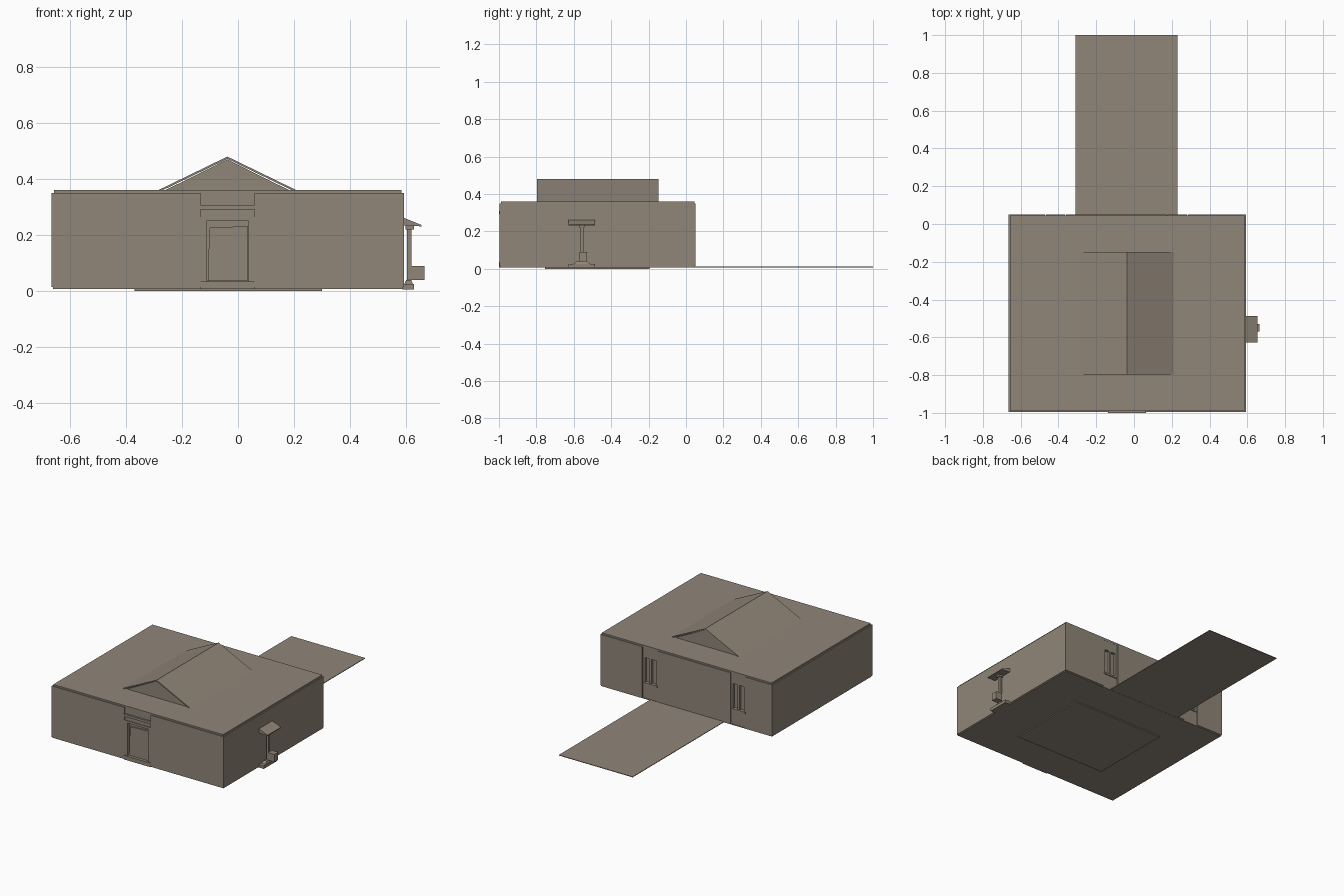
import bpy, bmesh

cube = bpy.data.objects.get("Cube")
if cube:
    bpy.data.objects.remove(cube)

stone = bpy.data.materials.new("warm grey stone")
stone.use_nodes = True
COLOUR = (0.28, 0.24, 0.19, 1)
stone.diffuse_color = COLOUR
stone.node_tree.nodes["Principled BSDF"].inputs["Base Color"].default_value = COLOUR


def finish(name, bm):
    bmesh.ops.recalc_face_normals(bm, faces=bm.faces)
    mesh = bpy.data.meshes.new(name)
    bm.to_mesh(mesh)
    bm.free()
    mesh.materials.append(stone)
    obj = bpy.data.objects.new(name, mesh)
    bpy.context.collection.objects.link(obj)
    return obj


def box(name, x, y, z, taper=1.0):
    """Box between the given (low, high) ranges, top scaled by taper."""
    bm = bmesh.new()
    bmesh.ops.create_cube(bm, size=1)
    for v in bm.verts:
        k = taper if v.co.z > 0 else 1
        for i, (lo, hi) in enumerate((x, y, z)):
            v.co[i] = (lo + hi) / 2 + v.co[i] * (hi - lo) * (k if i < 2 else 1)
    return finish(name, bm)


def prism(name, profile, y):
    """Extrude an x-z profile along y."""
    bm = bmesh.new()
    face = bm.faces.new([bm.verts.new((px, y[0], pz)) for px, pz in profile])
    ext = bmesh.ops.extrude_face_region(bm, geom=[face])
    for v in ext["geom"]:
        if isinstance(v, bmesh.types.BMVert):
            v.co.y = y[1]
    return finish(name, bm)


W, E, S, N = -0.665, 0.592, -0.996, 0.05      # outer wall limits
LOW, TOP, T = 0.014, 0.35, 0.03               # wall heights and thickness

# Ground plates
box("floor", (W + 0.004, E - 0.004), (S + 0.004, N - 0.004), (0.007, LOW))
box("foundation_plate", (-0.37, 0.30), (-0.755, -0.195), (0, 0.008))
box("rear_path", (-0.31, 0.23), (0.04, 1.0), (0.008, 0.012))

# Walls
for side, x in (("right", (W, W + T)), ("left", (E - T, E))):
    box(side + "_wall", x, (S, N), (LOW, TOP))
DOOR = (-0.134, 0.059)
box("front_wall_right", (W, DOOR[0]), (S, S + T), (LOW, TOP))
box("front_wall_left", (DOOR[1], E), (S, S + T), (LOW, TOP))
WINDOWS = ((-0.47, -0.36), (0.172, 0.285))
start = W
for i, (a, b) in enumerate(WINDOWS + ((E, E),)):
    box(f"back_wall_{i}", (start, a), (N - T, N), (LOW, TOP))
    start = b

# Flat roof with a central gable
box("roof_slab", (W + 0.008, E - 0.008), (S + 0.006, N - 0.005), (TOP - 0.005, 0.36))
prism("gable_body", ((-0.27, 0.355), (0.193, 0.355), (-0.038, 0.47)), (-0.79, -0.153))
prism("gable_roof", ((-0.287, 0.359), (-0.038, 0.48), (0.211, 0.359),
                     (0.195, 0.359), (-0.038, 0.472), (-0.271, 0.359)), (-0.797, -0.147))

# Entrance: panel, lintel, frame and slightly open door
box("entrance_panel", DOOR, (S + 0.008, S + 0.03), (0.265, TOP))
box("entrance_lintel", (-0.138, 0.063), (-1.0, S + 0.02), (0.292, 0.308))
box("door_head", (-0.127, 0.054), (S + 0.004, S + 0.03), (0.25, 0.265))
for side, x in (("right", (DOOR[0], -0.112)), ("left", (0.038, DOOR[1]))):
    box(side + "_door_jamb", x, (S + 0.004, S + 0.03), (LOW, 0.265))
box("door_step", DOOR, (-1.0, S + 0.03), (0.008, 0.035))
box("door_backing", (-0.112, 0.038), (S + 0.024, S + 0.03), (0.035, 0.25))
prism("door_leaf", ((-0.108, 0.036), (0.034, 0.036), (0.034, 0.232), (-0.102, 0.226)),
      (S + 0.014, S + 0.025))

# Rear windows set in full height panels
for i, (a, b) in enumerate(WINDOWS):
    tag = f"rear_window_{i}"
    mid, y = (a + b) / 2, (N - T, N - 0.006)
    box(tag + "_lower_panel", (a, b), y, (LOW, 0.115))
    box(tag + "_upper_panel", (a, b), y, (0.28, TOP))
    box(tag + "_pane", (a, b), (N - T, N - 0.022), (0.115, 0.28))
    for j, x in enumerate(((a, a + 0.016), (mid - 0.006, mid + 0.006), (b - 0.016, b))):
        box(f"{tag}_upright_{j}", x, y, (0.115, 0.28))
    box(tag + "_sill", (a + 0.005, b - 0.005), (N - T, N), (0.105, 0.117))

# Side post with canopy and hanging box
PY = -0.557
box("post_base", (E - 0.005, 0.628), (PY - 0.07, PY + 0.07), (0.006, 0.026))
box("post_plinth", (0.594, 0.624), (PY - 0.045, PY + 0.045), (0.026, 0.04), 0.6)
box("post", (0.604, 0.620), (PY - 0.008, PY + 0.008), (0.03, 0.235))
box("post_cap", (0.598, 0.628), (PY - 0.014, PY + 0.014), (0.22, 0.234))
prism("post_canopy", ((E - 0.004, 0.236), (0.598, 0.234), (0.655, 0.231),
                      (0.655, 0.236), (E - 0.004, 0.263)), (PY - 0.07, PY + 0.07))
box("post_box", (0.618, 0.665), (PY - 0.013, PY + 0.027), (0.04, 0.09))
